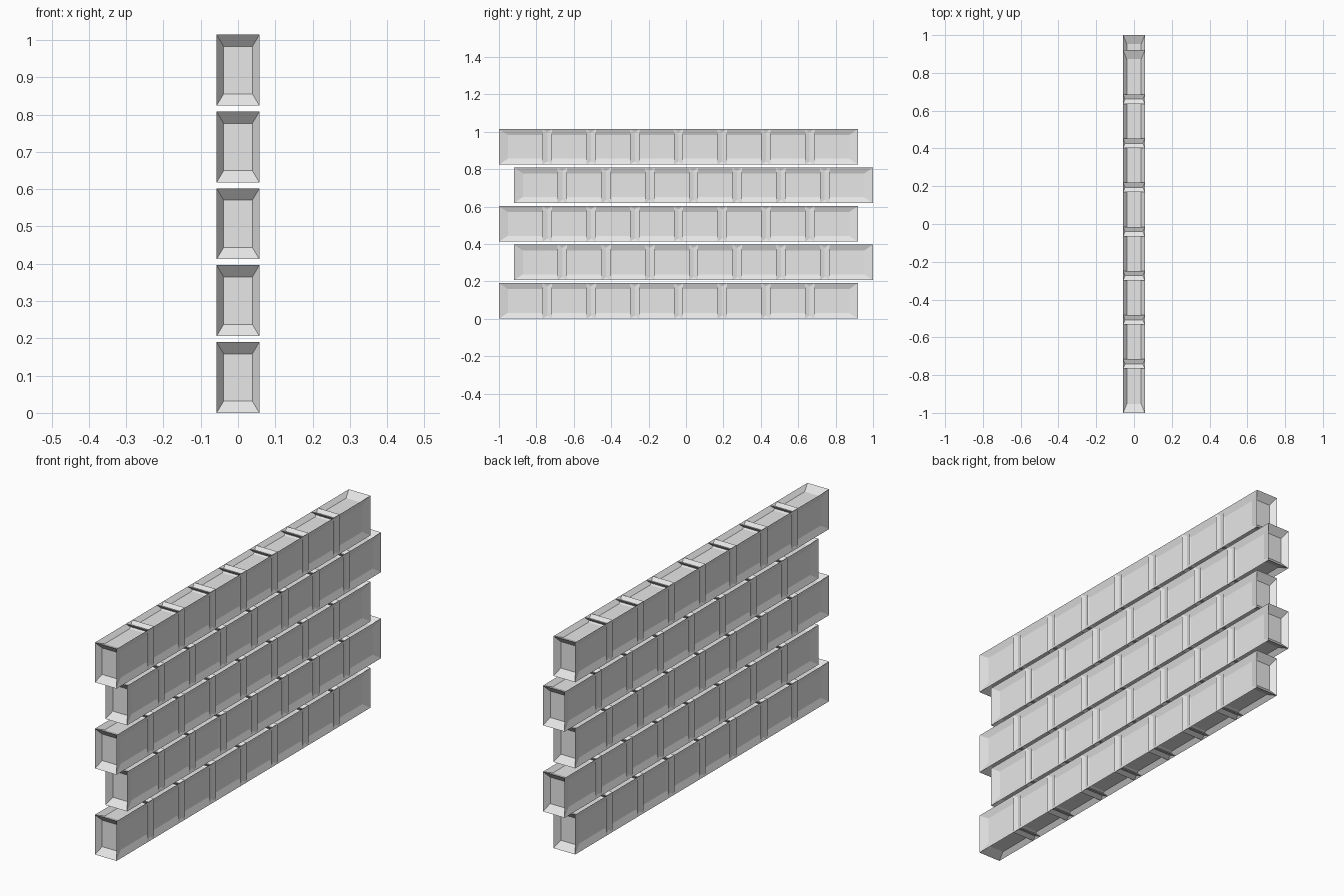
import bpy, bmesh
from mathutils import Matrix

if "Cube" in bpy.data.objects:
    bpy.data.objects.remove(bpy.data.objects["Cube"])

# Brick dimensions and spacing
SIZE = (0.115, 0.284, 0.19)
STEP_Y, STEP_Z = 0.2337, 0.206
ROWS, COLS = 5, 8
SHIFT = 0.08  # running-bond offset of alternate rows

grey = bpy.data.materials.new("light grey stone")
grey.diffuse_color = (0.8, 0.8, 0.8, 1)
grey.use_nodes = True
grey.node_tree.nodes["Principled BSDF"].inputs["Base Color"].default_value = grey.diffuse_color

# One brick: a cube whose six faces each slope in to a sunken panel
bm = bmesh.new()
bmesh.ops.create_cube(bm, size=1)
bmesh.ops.inset_individual(bm, faces=bm.faces[:], thickness=1 / 6,
                           depth=-0.1, use_even_offset=True)
bmesh.ops.transform(bm, matrix=Matrix.Diagonal((*SIZE, 1)), verts=bm.verts)
brick_mesh = bpy.data.meshes.new("brick")
bm.to_mesh(brick_mesh)
bm.free()
brick_mesh.materials.append(grey)

# Staggered rows of slightly overlapping bricks
for row in range(ROWS):
    start = -1 + SIZE[1] / 2 + SHIFT * (row % 2)
    for col in range(COLS):
        brick = bpy.data.objects.new(f"brick_row{row + 1}_{col + 1}", brick_mesh)
        brick.location = (0, start + col * STEP_Y, SIZE[2] / 2 + row * STEP_Z)
        bpy.context.collection.objects.link(brick)
